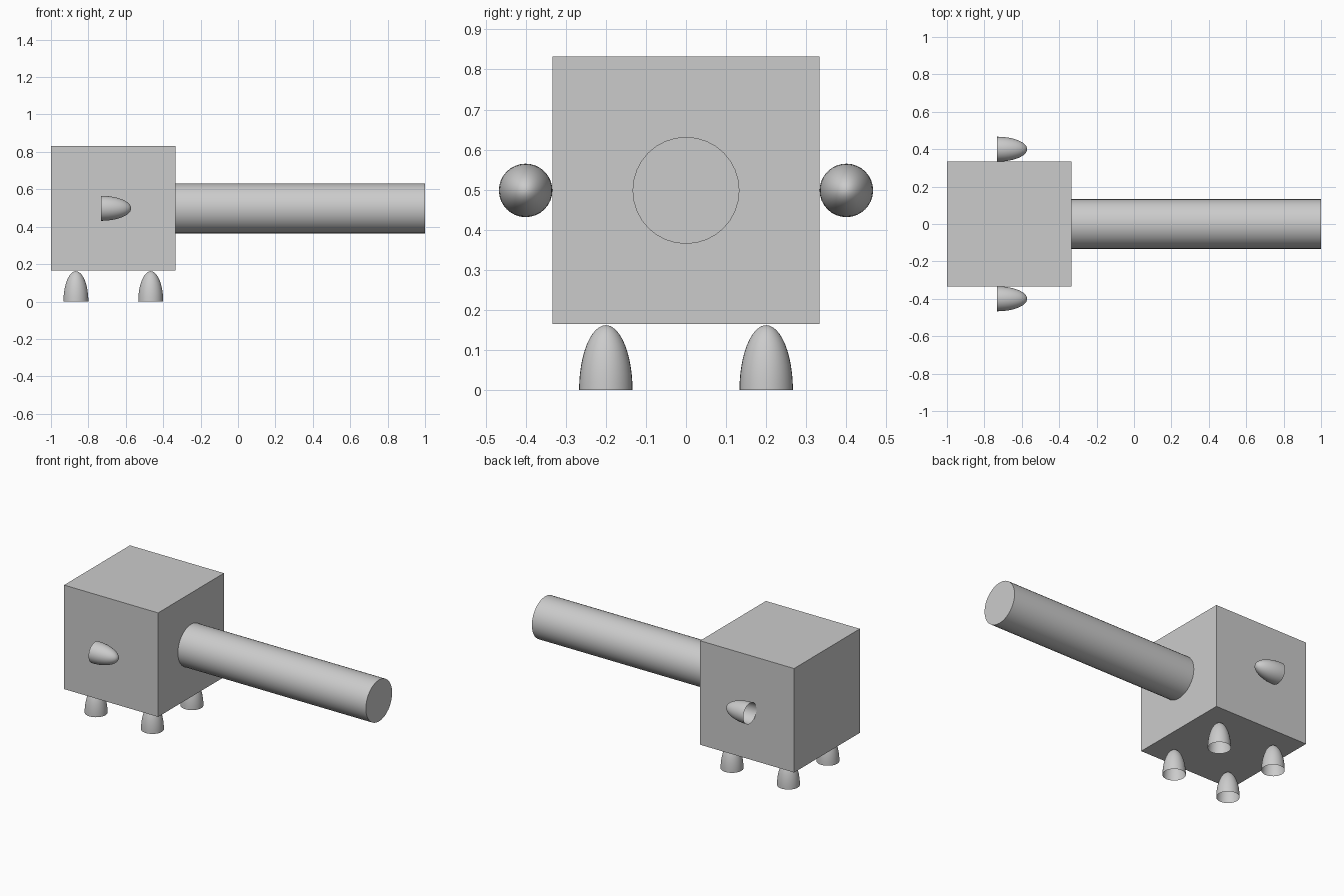
import bpy
import bmesh
from math import sin, cos, pi, radians
from mathutils import Matrix

if "Cube" in bpy.data.objects:
    bpy.data.objects.remove(bpy.data.objects["Cube"])

ZC = 0.4983      # height of the main axis
R = 0.0667       # nozzle radius
H = 0.162        # nozzle length


def finish(name, bm, smooth=True):
    mesh = bpy.data.meshes.new(name)
    bmesh.ops.recalc_face_normals(bm, faces=bm.faces)
    bm.to_mesh(mesh)
    bm.free()
    obj = bpy.data.objects.new(name, mesh)
    bpy.context.collection.objects.link(obj)
    if smooth:
        bpy.ops.object.select_all(action='DESELECT')
        obj.select_set(True)
        bpy.context.view_layer.objects.active = obj
        bpy.ops.object.shade_smooth_by_angle(angle=radians(35))
    return obj


def nozzle(name, location, rotation=Matrix()):
    """Open half-ellipsoid shell: rim at the origin, tip along +z."""
    bm = bmesh.new()
    steps = 12
    points = [bm.verts.new((R * cos(a), 0, H * sin(a)))
              for a in (i * pi / 2 / steps for i in range(steps + 1))]
    edges = [bm.edges.new(pair) for pair in zip(points, points[1:])]
    bmesh.ops.spin(bm, geom=points + edges, cent=(0, 0, 0), axis=(0, 0, 1),
                   angle=2 * pi, steps=32)
    bmesh.ops.remove_doubles(bm, verts=bm.verts, dist=1e-5)
    obj = finish(name, bm)
    obj.matrix_world = Matrix.Translation(location) @ rotation


# Cubic body
bm = bmesh.new()
bmesh.ops.create_cube(bm, size=0.6667)
body = finish("body", bm, smooth=False)
body.location = (-0.6667, 0, ZC)

# Long cylinder out of the body's right face
bm = bmesh.new()
bmesh.ops.create_cone(bm, cap_ends=True, segments=32, radius1=0.1333,
                      radius2=0.1333, depth=1.3333,
                      matrix=Matrix.Rotation(pi / 2, 4, 'Y'))
boom = finish("boom", bm)
boom.location = (0.3333, 0, ZC)

# Four nozzles below, one on each flank pointing along +x
to_x = Matrix.Rotation(pi / 2, 4, 'Y')
for side, y in (("front", -1), ("back", 1)):
    for end, x in (("left", -0.8667), ("right", -0.4667)):
        nozzle(f"{side}_{end}_lower_nozzle", (x, 0.2 * y, 0))
    nozzle(f"{side}_side_nozzle", (-0.7333, 0.4 * y, ZC), to_x)
